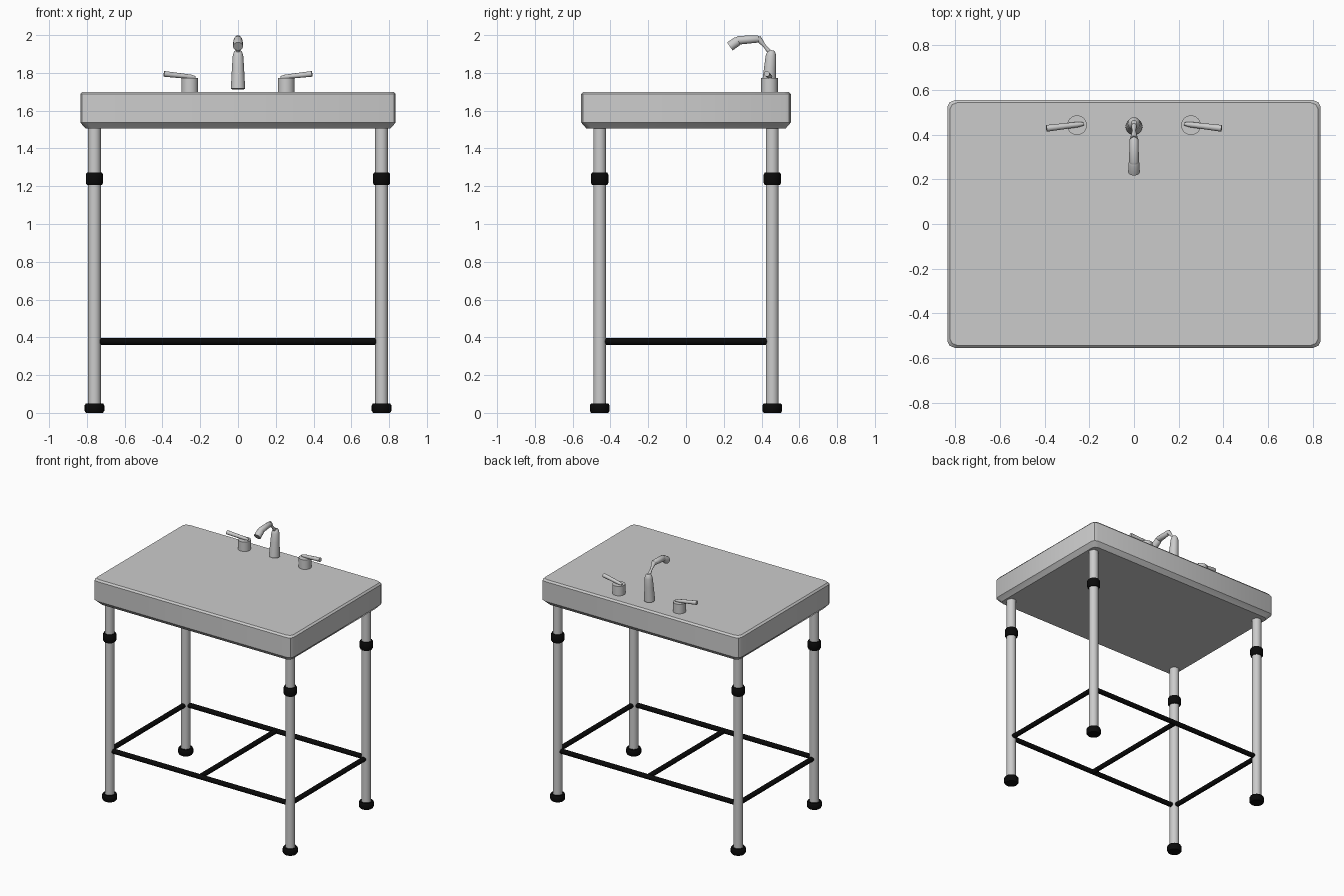
import bpy, bmesh, math
from mathutils import Vector

cube = bpy.data.objects.get("Cube")
if cube:
    bpy.data.objects.remove(cube)


def material(name, value):
    m = bpy.data.materials.new(name)
    m.use_nodes = True
    m.diffuse_color = (value, value, value, 1)
    m.node_tree.nodes["Principled BSDF"].inputs["Base Color"].default_value = (value, value, value, 1)
    return m


GREY = material("light grey", 0.6)
BLACK = material("black rubber", 0.003)


def loft(name, rings, mat):
    """Skin a list of equal-length point rings and cap both ends."""
    bm = bmesh.new()
    loops = [[bm.verts.new(p) for p in ring] for ring in rings]
    n = len(loops[0])
    for a, b in zip(loops, loops[1:]):
        for i in range(n):
            j = (i + 1) % n
            bm.faces.new((a[i], a[j], b[j], b[i]))
    bm.faces.new(loops[0][::-1])
    bm.faces.new(loops[-1])
    bmesh.ops.recalc_face_normals(bm, faces=bm.faces)
    mesh = bpy.data.meshes.new(name)
    bm.to_mesh(mesh)
    bm.free()
    mesh.materials.append(mat)
    ob = bpy.data.objects.new(name, mesh)
    bpy.context.collection.objects.link(ob)
    bpy.ops.object.select_all(action='DESELECT')
    ob.select_set(True)
    bpy.context.view_layer.objects.active = ob
    bpy.ops.object.shade_smooth_by_angle(angle=math.radians(35))
    return ob


def tube(name, start, end, profile, mat, sides=20):
    """Round part along start-end; profile is (fraction along, radius)."""
    start, end = Vector(start), Vector(end)
    turn = (end - start).to_track_quat('Z', 'Y')
    rings = []
    for t, r in profile:
        c = start.lerp(end, t)
        rings.append([c + turn @ Vector((r * math.cos(a), r * math.sin(a), 0))
                      for a in (2 * math.pi * i / sides for i in range(sides))])
    return loft(name, rings, mat)


def rod(name, start, end, r, mat, sides=20):
    return tube(name, start, end, [(0, r), (1, r)], mat, sides)


# Basin slab with clipped corners and an undercut lower edge
def outline(z, inset):
    hx, hy = 0.835 - inset, 0.555 - inset
    corner = [(hx, hy - 0.03), (hx - 0.01, hy - 0.01), (hx - 0.035, hy)]
    pts = corner + [(-x, y) for x, y in reversed(corner)]
    pts += [(-x, -y) for x, y in pts]
    return [(x, y, z) for x, y in pts]


loft("basin_slab", [outline(1.505, 0.028), outline(1.537, 0), outline(1.687, 0),
                    outline(1.70, 0.011)], GREY)

# Legs with feet and height collars
LX, LY = 0.76, 0.457
for sx, side in ((-1, "right"), (1, "left")):
    for sy, end in ((-1, "front"), (1, "back")):
        x, y, tag = sx * LX, sy * LY, f"{end}_{side}"
        rod(f"leg_{tag}", (x, y, 0.02), (x, y, 1.51), 0.034, GREY, 24)
        tube(f"foot_{tag}", (x, y, 0), (x, y, 0.05),
             [(0, 0.045), (0.2, 0.052), (0.8, 0.052), (1, 0.046)], BLACK)
        tube(f"collar_{tag}", (x, y, 1.207), (x, y, 1.272),
             [(0, 0.04), (0.15, 0.046), (0.85, 0.046), (1, 0.04)], BLACK)

# Lower rails
RZ = 0.378
for sy, end in ((-1, "front"), (1, "back")):
    rod(f"rail_{end}", (-0.735, sy * LY, RZ), (0.735, sy * LY, RZ), 0.018, BLACK, 12)
for x, side in ((-LX, "right"), (0, "middle"), (LX, "left")):
    half = LY if x == 0 else 0.43
    rod(f"rail_{side}", (x, -half, RZ), (x, half, RZ), 0.018, BLACK, 12)

# Spout: tapered body, thin neck, arm and nozzle
tube("spout_body", (0, 0.437, 1.715), (0, 0.452, 1.92),
     [(0, 0.038), (0.55, 0.032), (0.85, 0.028), (0.95, 0.022), (1, 0.012)], GREY)
tube("spout_neck", (0, 0.452, 1.9), (0, 0.38, 1.985), [(0, 0.014), (0.5, 0.008), (1, 0.018)], GREY)
tube("spout_arm", (0, 0.39, 1.98), (0, 0.265, 1.972),
     [(0, 0.012), (0.08, 0.019), (0.9, 0.023), (1, 0.016)], GREY)
tube("spout_nozzle", (0, 0.28, 1.973), (0, 0.232, 1.94), [(0, 0.02), (0.2, 0.025), (1, 0.026)], GREY)

# Tap handles with flared levers
for s, side in ((-1, "right"), (1, "left")):
    rod(f"tap_base_{side}", (s * 0.255, 0.442, 1.695), (s * 0.255, 0.442, 1.772), 0.044, GREY, 24)
    tube(f"tap_lever_{side}", (s * 0.225, 0.448, 1.776), (s * 0.392, 0.428, 1.795),
         [(0, 0.007), (0.15, 0.012), (1, 0.015)], GREY, 12)
